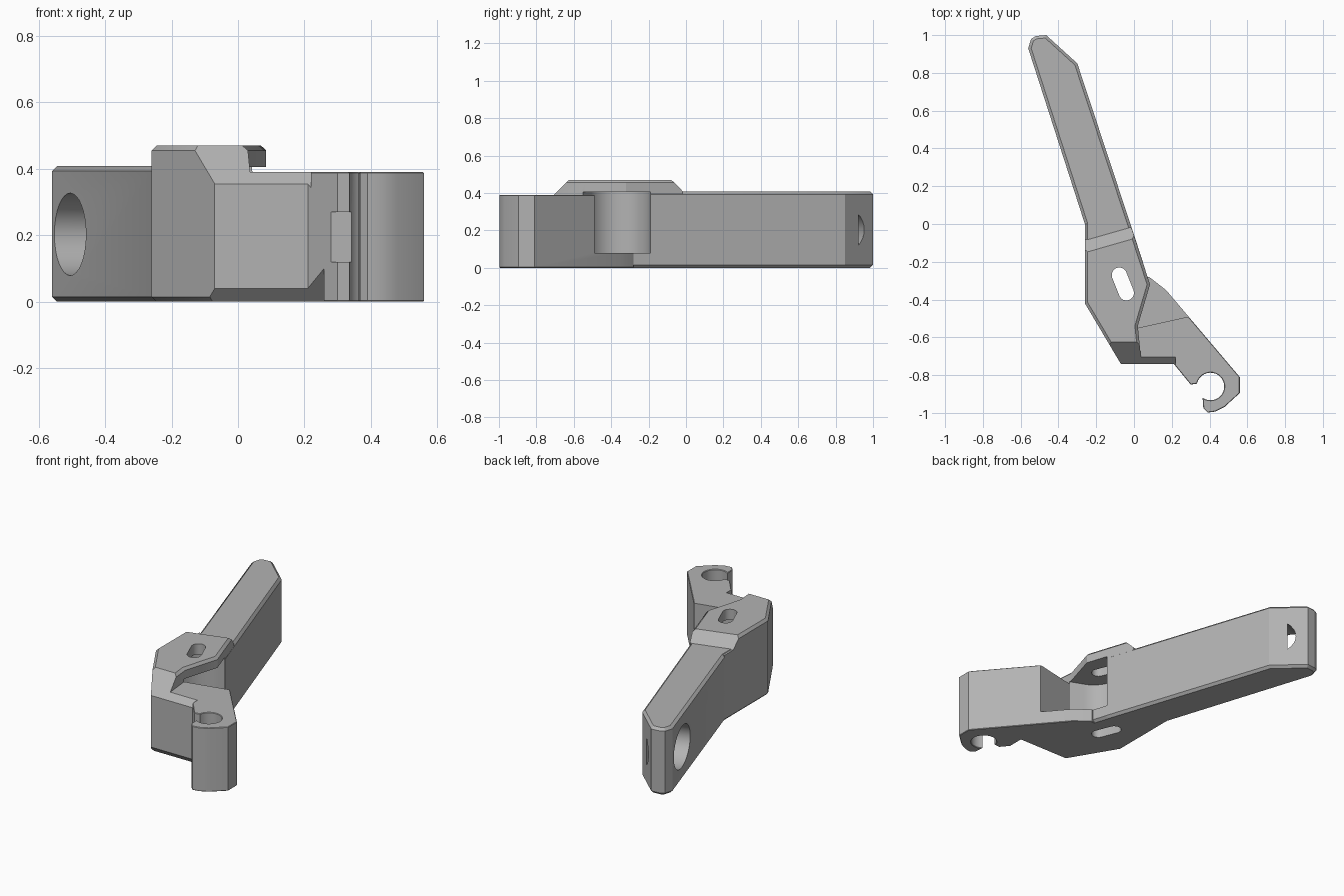
import bpy, bmesh, math
from mathutils import Matrix, Vector

if "Cube" in bpy.data.objects:
    bpy.data.objects.remove(bpy.data.objects["Cube"])

grey = bpy.data.materials.new("plain_grey")
grey.use_nodes = True
grey.diffuse_color = (0.45, 0.45, 0.45, 1)
grey.node_tree.nodes["Principled BSDF"].inputs["Base Color"].default_value = (0.45, 0.45, 0.45, 1)


def arc(cx, cy, r, start, end, steps=20):
    angles = [math.radians(start + (end - start) * i / steps) for i in range(steps + 1)]
    return [(cx + r * math.cos(a), cy + r * math.sin(a)) for a in angles]


def prism(name, outline, low, high, chamfer=0.0, matrix=None):
    """Extrude an outline and chamfer its upper and lower rims."""
    bm = bmesh.new()
    base = bm.faces.new([bm.verts.new((x, y, low)) for x, y in outline])
    new = bmesh.ops.extrude_face_region(bm, geom=[base])["geom"]
    bmesh.ops.translate(bm, vec=(0, 0, high - low),
                        verts=[g for g in new if isinstance(g, bmesh.types.BMVert)])
    bmesh.ops.recalc_face_normals(bm, faces=bm.faces)
    if chamfer:
        rims = [e for e in bm.edges if abs(e.verts[0].co.z - e.verts[1].co.z) < 0.0001]
        bmesh.ops.bevel(bm, geom=rims, offset=chamfer, segments=1,
                        affect='EDGES', clamp_overlap=True)
    if matrix:
        bm.transform(matrix)
    bmesh.ops.recalc_face_normals(bm, faces=bm.faces)
    mesh = bpy.data.meshes.new(name)
    bm.to_mesh(mesh)
    bm.free()
    mesh.materials.append(grey)
    obj = bpy.data.objects.new(name, mesh)
    bpy.context.collection.objects.link(obj)
    return obj


def wedge(name, profile, x_low, x_high, place=None):
    """Sweep a (y, z) profile along x."""
    turn = Matrix(((0, 0, 1, 0), (1, 0, 0, 0), (0, 1, 0, 0), (0, 0, 0, 1)))
    return prism(name, profile, x_low, x_high, matrix=(place or Matrix()) @ turn)


def carve(obj, cutters):
    for cutter in cutters:
        mod = obj.modifiers.new(cutter.name, 'BOOLEAN')
        mod.operation = 'DIFFERENCE'
        mod.solver = 'EXACT'
        mod.object = cutter
    graph = bpy.context.evaluated_depsgraph_get()
    mesh = bpy.data.meshes.new_from_object(obj.evaluated_get(graph))
    obj.modifiers.clear()
    obj.data = mesh


# Solid parts
handle = prism("handle", [(-.56, .93), (-.545, .98), (-.52, .995), (-.465, 1), (-.30, .85),
                          (.047, -.2), (-.26, -.25), (-.26, 0)], 0, .408, .015)
head = prism("head", [(-.26, 0), (-.26, -.42), (-.07, -.74), (.04, -.74), (.02, -.54),
                      (.085, -.32), (-.013, -.02)], 0, .47, .015)
hook_outline = [(-.07, -.74), (.21, -.74), (.30, -.85), (.335, -.845)]
hook_outline += arc(.405, -.86, .073, 165, -125, 24)
hook_outline += [(.365, -.945), (.367, -.975), (.39, -.998), (.43, -.993), (.48, -.968),
                 (.56, -.895), (.56, -.81), (.17, -.35), (.08, -.28), (-.1, -.3)]
hook_arm = prism("hook_arm", hook_outline, 0, .39, .013)

# Cutters
pocket = prism("pocket", [(.5, -.443), (.29, -.49), (.02, -.55)]
               + arc(0, -.36, .17, 250, 90) + [(.5, -.19)], .08, .405)
tilt = math.degrees(math.atan2(-.095, .038))
slot = prism("slot", arc(-.04, -.365, .04, tilt - 90, tilt + 90, 12)
             + arc(-.078, -.27, .04, tilt + 90, tilt + 270, 12), -.1, .6)
front_top = wedge("front_top", [(-.8, .295), (-.6, .495), (-.8, .495)], -.4, .22)
front_bottom = wedge("front_bottom", [(-.8, .1), (-.8, -.06), (-.64, -.06)], -.4, .26)
ramp = wedge("ramp", [(-.05, .52), (.065, .405), (.4, .405), (.4, .52)], -.6, .4,
             Matrix.Translation((-.01, -.08, 0)) @ Matrix.Rotation(math.radians(16), 4, 'Z'))
circle = arc(0, 0, 1, 0, 348.75, 31)
arm_bore = wedge("arm_bore", [(-.635 + .096 * a, .2 + .1 * b) for a, b in circle], .22, .7)
normal = Vector((-.95, -.31, 0)).normalized()
side = Vector((-normal.y, normal.x, 0))
bore_frame = Matrix((side, Vector((0, 0, 1)), normal)).transposed().to_4x4()
bore_frame.translation = (-.505, .76, .203)
handle_bore = prism("handle_bore", [(.155 * a, .124 * b) for a, b in circle],
                    -.17, .1, matrix=bore_frame)
tip_relief = prism("tip_relief", [(.27, -.9), (.355, -.9), (.355, -.825), (.27, -.825)], .12, .27)

carve(handle, [pocket, slot, handle_bore])
carve(head, [pocket, slot, ramp, front_top, front_bottom])
carve(hook_arm, [pocket, slot, arm_bore, front_top, front_bottom, tip_relief])

for cutter in (pocket, slot, front_top, front_bottom, ramp, arm_bore, handle_bore, tip_relief):
    bpy.data.objects.remove(cutter)

# Smooth the round walls and keep the corners crisp
for part in (handle, head, hook_arm):
    bpy.ops.object.select_all(action='DESELECT')
    part.select_set(True)
    bpy.context.view_layer.objects.active = part
    bpy.ops.object.shade_smooth_by_angle(angle=math.radians(25))
